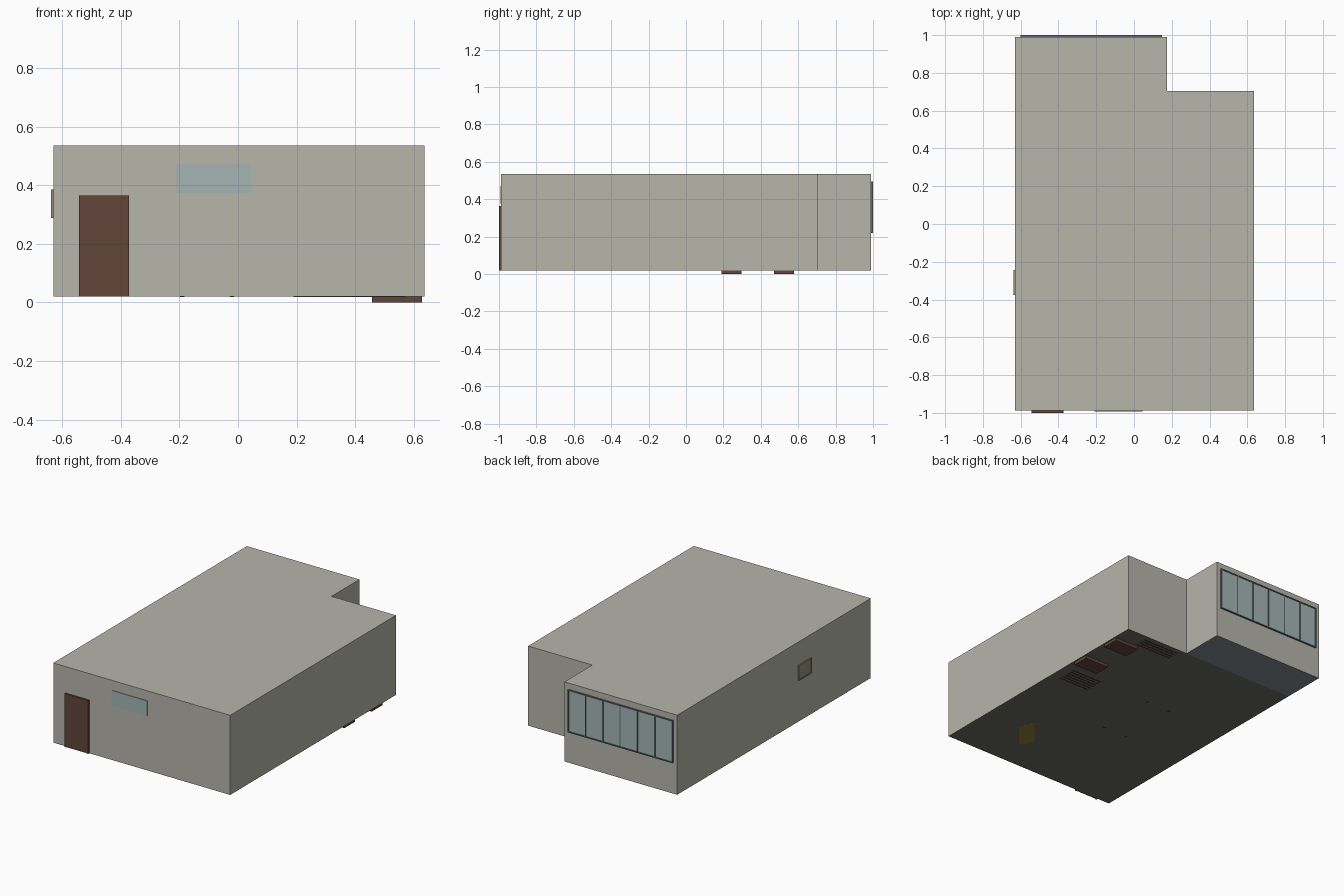
import bpy, bmesh, math

if "Cube" in bpy.data.objects:
    bpy.data.objects.remove(bpy.data.objects["Cube"])


def material(name, rgb):
    m = bpy.data.materials.new(name)
    m.diffuse_color = (*rgb, 1)
    m.use_nodes = True
    m.node_tree.nodes["Principled BSDF"].inputs["Base Color"].default_value = m.diffuse_color
    return m


WALL = material("plaster", (0.47, 0.465, 0.41))
WOOD = material("dark_wood", (0.125, 0.058, 0.042))
DARK = material("dark_brown", (0.06, 0.03, 0.025))
GLASS = material("glass", (0.37, 0.47, 0.46))
FRAME = material("window_frame", (0.12, 0.15, 0.15))
FLOOR = material("floor", (0.15, 0.15, 0.125))
BALCONY = material("balcony_floor", (0.22, 0.26, 0.28))
RUG = material("rug", (0.28, 0.23, 0.04))
VENT = material("vent", (0.30, 0.29, 0.20))


def prism(name, outline, z0, z1, mat, open_bottom=False):
    """Extrude a plan outline from z0 up to z1."""
    bm = bmesh.new()
    base = bm.faces.new([bm.verts.new((x, y, z0)) for x, y in outline])
    ext = bmesh.ops.extrude_face_region(bm, geom=[base], use_keep_orig=True)
    top = [v for v in ext["geom"] if isinstance(v, bmesh.types.BMVert)]
    bmesh.ops.translate(bm, verts=top, vec=(0, 0, z1 - z0))
    bmesh.ops.recalc_face_normals(bm, faces=bm.faces)
    if open_bottom:
        bmesh.ops.delete(bm, geom=[base], context='FACES_ONLY')
    me = bpy.data.meshes.new(name)
    bm.to_mesh(me)
    bm.free()
    me.materials.append(mat)
    ob = bpy.data.objects.new(name, me)
    bpy.context.collection.objects.link(ob)
    return ob


def box(name, x, y, z, mat):
    return prism(name, [(x[0], y[0]), (x[1], y[0]), (x[1], y[1]), (x[0], y[1])],
                 z[0], z[1], mat)


X0, X1, Y0, Y1 = -0.63, 0.636, -0.988, 0.99
NX, NY = 0.176, 0.705
Z0, Z1 = 0.02, 0.535

# Walls and roof: L-shaped shell with a little thickness
shell = prism("walls_and_roof",
              [(X0, Y0), (X1, Y0), (X1, NY), (NX, NY), (NX, Y1), (X0, Y1)],
              Z0, Z1, WALL, open_bottom=True)
solid = shell.modifiers.new("thickness", 'SOLIDIFY')
solid.thickness = 0.01
solid.offset = -1

# Floors, just inside the walls
e = 0.001
box("main_floor", (X0 + e, X1 - e), (Y0 + e, NY - e), (Z0 - 0.0005, Z0 + 0.006), FLOOR)
box("balcony_floor", (X0 + e, NX - e), (NY - e, Y1 - e), (Z0 - 0.0005, Z0 + 0.006), BALCONY)

# Front door with its frame
box("front_door", (-0.532, -0.382), (-0.996, -0.975), (Z0, 0.358), WOOD)
for side, x in (("left", -0.542), ("right", -0.382)):
    box(f"door_jamb_{side}", (x, x + 0.01), (-1.0, -0.975), (Z0, 0.365), WOOD)
box("door_head", (-0.532, -0.382), (-1.0, -0.975), (0.357, 0.365), WOOD)

# Small front window
box("front_window", (-0.21, 0.045), (-0.992, -0.98), (0.374, 0.471), GLASS)

# Wide back window: glass, top and bottom rails, mullions
wx0, wx1, wz0, wz1 = -0.602, 0.148, 0.22, 0.495
box("back_window_glass", (wx0 + e, wx1 - e), (0.98, 0.996), (wz0 + e, wz1 - e), GLASS)
t = 0.007
box("back_window_sill", (wx0, wx1), (0.985, 1.0), (wz0, wz0 + t), FRAME)
box("back_window_head", (wx0, wx1), (0.985, 1.0), (wz1 - t, wz1), FRAME)
for i in range(7):
    x = wx0 + (wx1 - wx0 - t) * i / 6
    box(f"back_window_mullion_{i}", (x, x + t), (0.985, 1.0), (wz0 + t, wz1 - t), FRAME)

# Vent on the left wall: panel and rim
box("vent_panel", (-0.634, -0.62), (-0.37, -0.25), (0.294, 0.38), VENT)
for y in (-0.376, -0.25):
    box("vent_rim_side", (-0.638, -0.62), (y, y + 0.006), (0.288, 0.386), VENT)
for z in (0.288, 0.38):
    box("vent_rim_bar", (-0.638, -0.62), (-0.37, -0.25), (z, z + 0.006), VENT)

# Furniture bases that drop through the floor
for i, y in enumerate((0.19, 0.47)):
    box(f"furniture_base_{i}", (0.457, 0.628), (y, y + 0.108), (0.0, 0.03), WOOD)

# Rug, showing as a patch underneath
prism("rug", [(0.385, -0.625), (0.349, -0.517), (0.19, -0.715), (0.245, -0.79)],
      Z0 - 0.001, Z0 + 0.008, RUG)

# Thin dark strips of furniture undersides
for i in range(6):
    y = -0.02 + i * 0.024
    box(f"underside_strip_{i}", (0.35, 0.57), (y, y + 0.011), (Z0 - 0.001, Z0 + 0.004), DARK)
for i in range(4):
    y = 0.59 + i * 0.024
    box(f"cabinet_strip_{i}", (0.22, 0.48), (y, y + 0.011), (Z0 - 0.001, Z0 + 0.004), DARK)

# Table, with leg ends reaching through the floor
box("table_top", (-0.215, 0.005), (-0.33, 0.125), (0.16, 0.172), WOOD)
for x in (-0.19, -0.02):
    for y in (-0.30, 0.10):
        box("table_leg", (x - 0.007, x + 0.007), (y - 0.007, y + 0.007),
            (Z0 - 0.001, 0.16), DARK)
